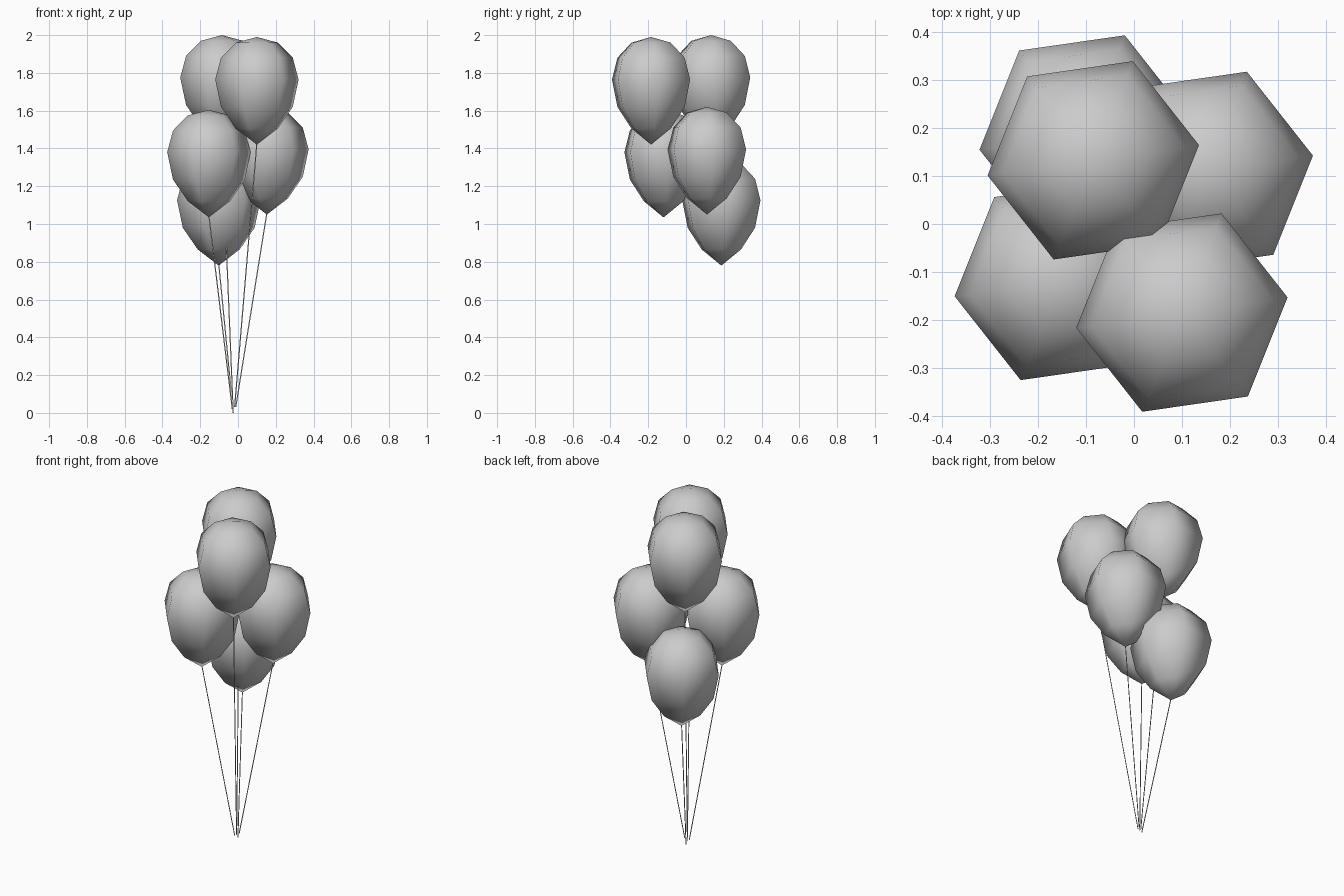
import bpy, bmesh, math
from mathutils import Vector, Matrix

cube = bpy.data.objects.get("Cube")
if cube:
    bpy.data.objects.remove(cube, do_unlink=True)

grey = bpy.data.materials.new("plain grey")
grey.use_nodes = True
grey.diffuse_color = (0.6, 0.6, 0.6, 1)
grey.node_tree.nodes["Principled BSDF"].inputs["Base Color"].default_value = grey.diffuse_color

# Balloon half outline (radius, height above the tip)
OUTLINE = [(0, 0), (0.112, 0.085), (0.192, 0.2), (0.223, 0.345),
           (0.192, 0.46), (0.112, 0.54), (0, 0.57)]
SIDES = 6
TURN = math.radians(8.2)
STRING_WIDTH = 0.006


def finish(name, bm, location):
    mesh = bpy.data.meshes.new(name)
    bm.to_mesh(mesh)
    bm.free()
    mesh.materials.append(grey)
    obj = bpy.data.objects.new(name, mesh)
    obj.location = location
    bpy.context.collection.objects.link(obj)
    return obj


def balloon(name, tip):
    """Six-sided smooth lathe, standing on its tip."""
    bm = bmesh.new()
    verts = [bm.verts.new((r, 0, z)) for r, z in OUTLINE]
    edges = [bm.edges.new(pair) for pair in zip(verts, verts[1:])]
    bmesh.ops.spin(bm, geom=verts + edges, cent=(0, 0, 0), axis=(0, 0, 1),
                   angle=math.tau, steps=SIDES)
    bmesh.ops.remove_doubles(bm, verts=bm.verts, dist=0.0005)
    bmesh.ops.recalc_face_normals(bm, faces=bm.faces)
    bmesh.ops.rotate(bm, verts=bm.verts, matrix=Matrix.Rotation(TURN, 3, "Z"))
    for face in bm.faces:
        face.smooth = True
    finish(name, bm, tip)


def string(name, tip, end):
    """Flat ribbon hanging from the balloon tip, facing the front."""
    bm = bmesh.new()
    half = Vector((STRING_WIDTH / 2, 0, 0))
    drop = Vector(end) - Vector(tip)
    top = Vector((0, 0, 0.01))
    bm.faces.new([bm.verts.new(p) for p in
                  (drop - half, drop + half, top + half, top - half)])
    finish(name, bm, tip)


# Balloon tip and lower string end for each of the bunch
BUNCH = {
    "top_front": ((0.10, -0.185, 1.42), (-0.018, 0.012, 0.03)),
    "top_back": ((-0.085, 0.133, 1.43), (-0.026, 0.025, 0.02)),
    "middle_left": ((0.153, 0.111, 1.05), (-0.012, 0.028, 0.03)),
    "middle_right": ((-0.154, -0.119, 1.035), (-0.03, 0.012, 0.02)),
    "low_back": ((-0.102, 0.187, 0.78), (-0.025, 0.035, 0)),
}
for place, (tip, end) in BUNCH.items():
    balloon("balloon_" + place, tip)
    string("string_" + place, tip, end)
